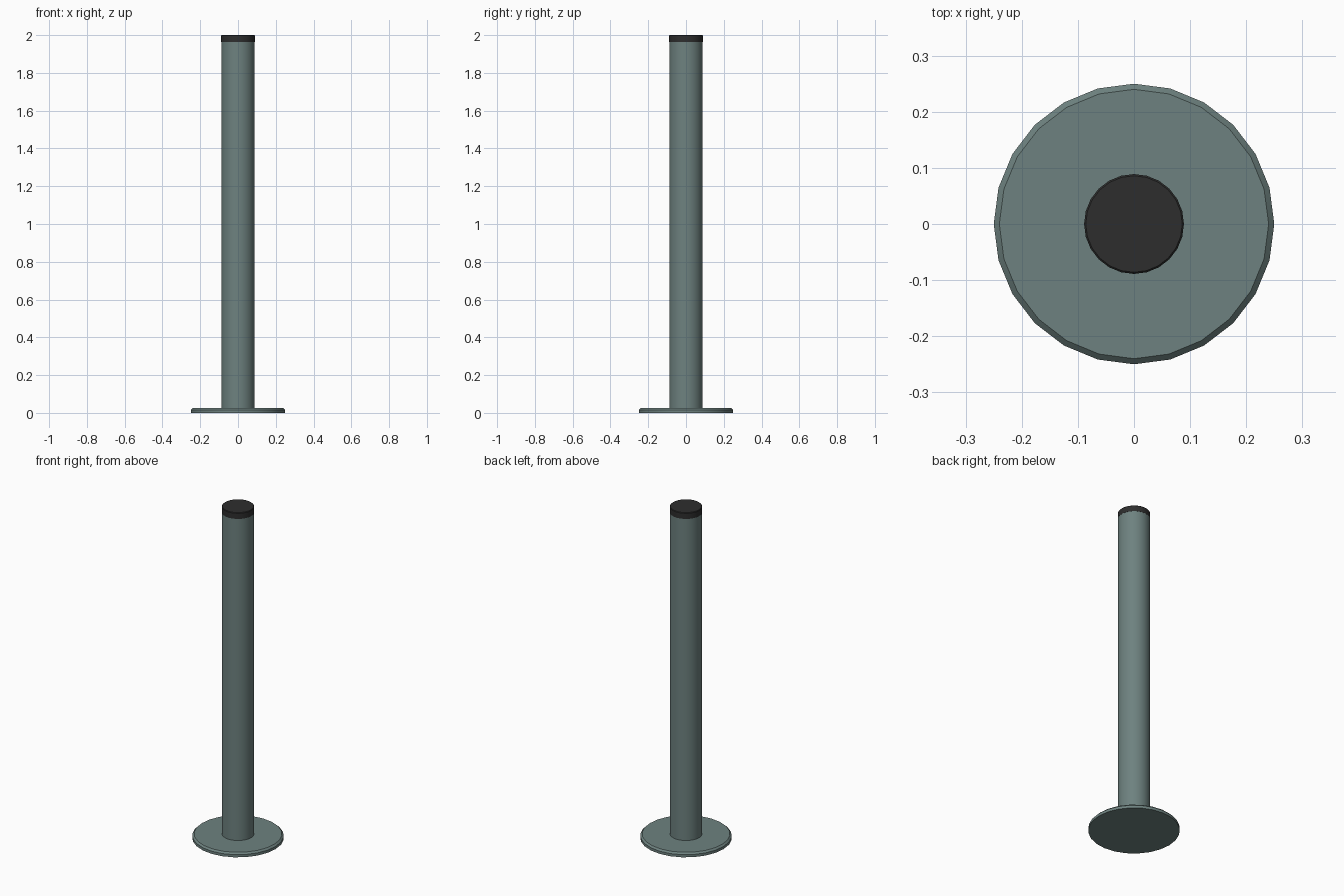
import bpy, math

if "Cube" in bpy.data.objects:
    bpy.data.objects.remove(bpy.data.objects["Cube"])

def material(name, rgb):
    m = bpy.data.materials.new(name)
    m.diffuse_color = (*rgb, 1)
    m.use_nodes = True
    m.node_tree.nodes["Principled BSDF"].inputs["Base Color"].default_value = m.diffuse_color
    return m

steel = material("grey_green_steel", (0.155, 0.222, 0.214))
black = material("dark_cap", (0.027, 0.027, 0.027))

def lathe(name, profile, sides, mat):
    """Closed solid turned around z from (radius, height) points."""
    verts = [(r * math.cos(2 * math.pi * i / sides), r * math.sin(2 * math.pi * i / sides), z)
             for r, z in profile for i in range(sides)]
    faces = [tuple(reversed(range(sides)))]
    for k in range(len(profile) - 1):
        a, b = k * sides, (k + 1) * sides
        for i in range(sides):
            j = (i + 1) % sides
            faces.append((a + i, a + j, b + j, b + i))
    top = (len(profile) - 1) * sides
    faces.append(tuple(range(top, top + sides)))
    mesh = bpy.data.meshes.new(name)
    mesh.from_pydata(verts, [], faces)
    mesh.materials.append(mat)
    ob = bpy.data.objects.new(name, mesh)
    bpy.context.collection.objects.link(ob)
    bpy.ops.object.select_all(action='DESELECT')
    ob.select_set(True)
    bpy.context.view_layer.objects.active = ob
    bpy.ops.object.shade_smooth_by_angle(angle=math.radians(30))
    return ob

# Round foot plate with a chamfered upper rim
lathe("base_plate", [(0.25, 0), (0.25, 0.016), (0.24, 0.026)], 24, steel)
# Upright post
lathe("post", [(0.0885, 0.02), (0.0885, 1.965)], 24, steel)
# Dark end cap with a slightly eased edge
lathe("end_cap", [(0.089, 1.963), (0.089, 1.997), (0.086, 2.0)], 24, black)
